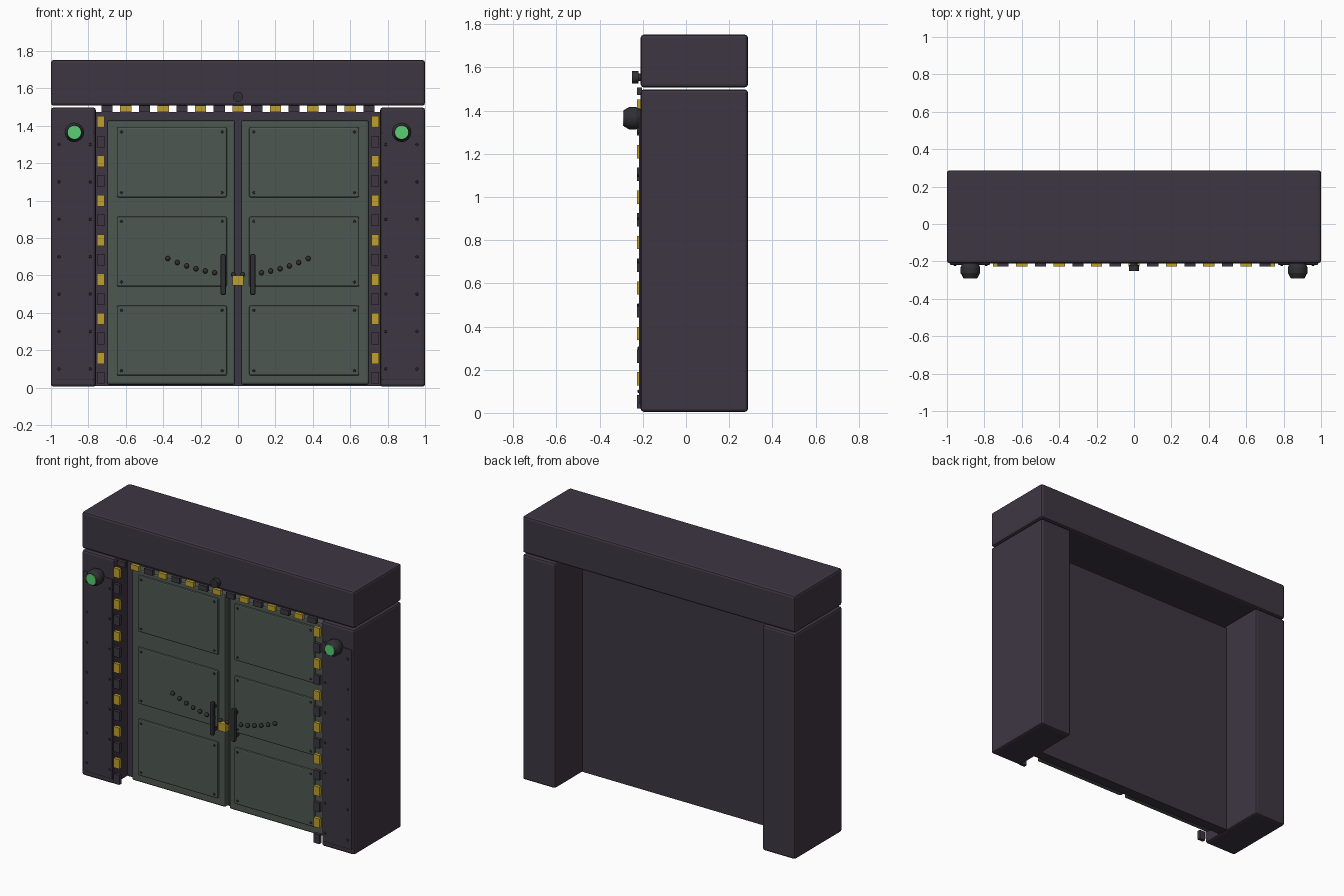
import bpy
import math

if "Cube" in bpy.data.objects:
    bpy.data.objects.remove(bpy.data.objects["Cube"])


def material(name, rgb):
    m = bpy.data.materials.new(name)
    m.diffuse_color = (*rgb, 1)
    m.use_nodes = True
    m.node_tree.nodes["Principled BSDF"].inputs["Base Color"].default_value = m.diffuse_color
    return m


STONE = material("dark purple steel", (0.048, 0.037, 0.055))
DOOR = material("grey green steel", (0.076, 0.096, 0.082))
IRON = material("dark iron", (0.030, 0.030, 0.035))
YELLOW = material("hazard yellow", (0.52, 0.35, 0.028))
GREEN = material("signal green", (0.10, 0.62, 0.17))


def box(name, x, y, z, mat, bevel=0.0):
    """Box from (min, max) ranges, with an optional chamfer."""
    bpy.ops.mesh.primitive_cube_add(
        size=1, location=[(r[0] + r[1]) / 2 for r in (x, y, z)])
    o = bpy.context.object
    o.scale = [r[1] - r[0] for r in (x, y, z)]
    bpy.ops.object.transform_apply(location=False, rotation=False, scale=True)
    o.name = name
    o.data.materials.append(mat)
    if bevel:
        b = o.modifiers.new("bevel", 'BEVEL')
        b.width = bevel
        b.segments = 2
    return o


def disc(name, x, z, y_back, y_front, r_back, r_front, mat, sides=12):
    """Round or tapered part whose axis points to the front."""
    bpy.ops.mesh.primitive_cone_add(
        vertices=sides, radius1=r_back, radius2=r_front,
        depth=y_back - y_front, location=(x, (y_back + y_front) / 2, z),
        rotation=(math.pi / 2, 0, 0))
    o = bpy.context.object
    o.name = name
    o.data.materials.append(mat)
    bpy.ops.object.shade_smooth_by_angle(angle=math.radians(35))
    return o


def span(s, a, b):
    """Mirror an x range to side s."""
    return tuple(sorted((s * a, s * b)))


# Lintel and recessed back wall
box("lintel", (-1, 1), (-0.21, 0.287), (1.508, 1.752), STONE, 0.014)
box("back_wall", (-0.77, 0.77), (-0.07, 0.0), (0.01, 1.475), STONE)

# Round bolt over the doorway
disc("lintel_bolt", 0, 1.555, -0.205, -0.22, 0.018, 0.018, IRON)
disc("lintel_bolt_head", 0, 1.555, -0.22, -0.25, 0.028, 0.028, IRON)

for s in (-1, 1):
    side = "left" if s < 0 else "right"

    # Pillar with riveted front plate
    box(side + "_pillar", span(s, 0.76, 1), (-0.21, 0.287), (0.005, 1.498), STONE, 0.014)
    box(side + "_pillar_plate", span(s, 0.77, 0.985), (-0.218, -0.205),
        (0.04, 1.365), STONE, 0.004)
    for i in range(7):
        for x in (0.79, 0.957):
            disc(side + "_pillar_rivet", s * x, 0.1 + 0.2 * i,
                 -0.215, -0.224, 0.009, 0.006, IRON, 8)

    # Signal lamp: collar, tapered hood and lens
    disc(side + "_lamp_collar", s * 0.875, 1.365, -0.205, -0.232, 0.04, 0.052, IRON, 16)
    disc(side + "_lamp_body", s * 0.875, 1.365, -0.232, -0.262, 0.052, 0.052, IRON, 16)
    disc(side + "_lamp_hood", s * 0.875, 1.365, -0.262, -0.288, 0.052, 0.038, IRON, 16)
    disc(side + "_lamp_lens", s * 0.875, 1.365, -0.284, -0.292, 0.036, 0.036, GREEN, 16)

    # Door leaf with three raised panels and corner rivets
    box(side + "_door", span(s, 0.015, 0.70), (-0.115, -0.06), (0.015, 1.43), DOOR, 0.012)
    for z0 in (0.065, 0.54, 1.018):
        box(side + "_door_panel", span(s, 0.06, 0.648), (-0.127, -0.10),
            (z0, z0 + 0.374), DOOR, 0.008)
        for x in (0.085, 0.623):
            for dz in (0.025, 0.349):
                disc(side + "_door_rivet", s * x, z0 + dz,
                     -0.125, -0.133, 0.008, 0.006, IRON, 8)

    # Pull handle on two standoffs
    box(side + "_handle", span(s, 0.065, 0.093), (-0.168, -0.142),
        (0.495, 0.715), IRON, 0.008)
    for z in (0.53, 0.68):
        box(side + "_handle_mount", span(s, 0.070, 0.088), (-0.15, -0.11),
            (z - 0.01, z + 0.01), IRON)

    # Hazard blocks up the jamb
    for i in range(14):
        z = 0.052 + 0.1053 * i
        box(side + "_hazard_block", span(s, 0.713, 0.755), (-0.226, -0.204),
            (z - 0.031, z + 0.031), YELLOW if i % 2 else STONE)

# Hazard blocks across the top
for i in range(15):
    x = -0.7 + 0.1 * i
    box("top_hazard_block", (x - 0.03, x + 0.03), (-0.226, -0.204),
        (1.473, 1.508), YELLOW if i % 2 else STONE)

# Sagging chain of beads and its padlock
for i in range(16):
    x = -0.375 + 0.05 * i
    bpy.ops.mesh.primitive_uv_sphere_add(
        segments=10, ring_count=6, radius=0.014,
        location=(x, -0.15, 0.605 + 0.085 * (x / 0.375) ** 2))
    bead = bpy.context.object
    bead.name = "chain_bead"
    bead.data.materials.append(IRON)
    bpy.ops.object.shade_smooth_by_angle(angle=math.radians(40))
box("padlock", (-0.03, 0.03), (-0.172, -0.135), (0.545, 0.60), YELLOW, 0.004)
